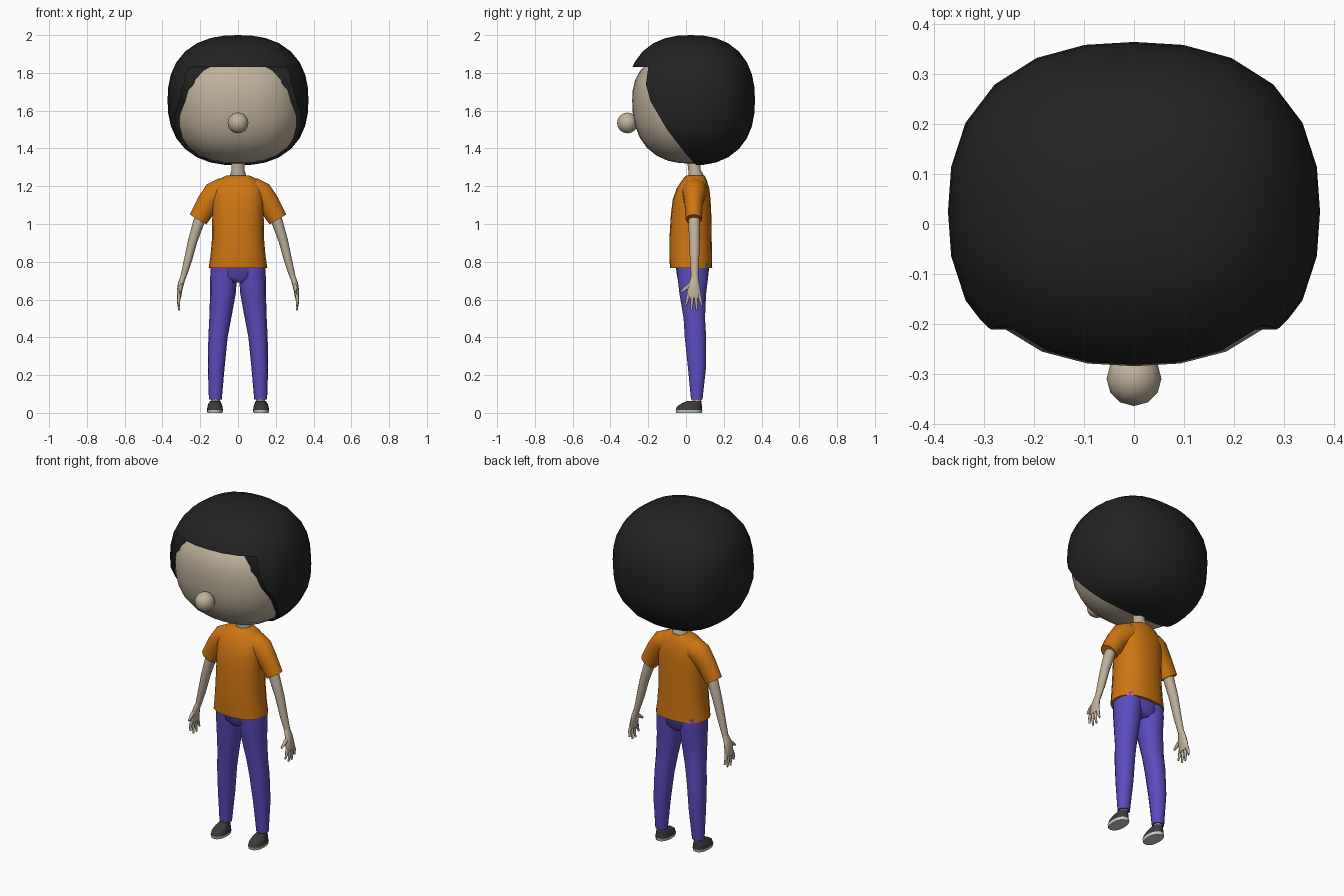
import bpy, bmesh, math
from mathutils import Vector


def colour(name, r, g, b):
    m = bpy.data.materials.new(name)
    m.diffuse_color = (r, g, b, 1)
    return m


SKIN = colour("skin", 0.52, 0.44, 0.33)
BLACK = colour("hair_black", 0.016, 0.016, 0.016)
ORANGE = colour("shirt_orange", 0.62, 0.18, 0.006)
PURPLE = colour("trouser_purple", 0.105, 0.072, 0.52)
DARK = colour("shoe_dark", 0.05, 0.04, 0.045)
PALE = colour("sole_pale", 0.62, 0.62, 0.62)


def finish(name, bm, mat, mirror=False, angle=50):
    bmesh.ops.recalc_face_normals(bm, faces=bm.faces)
    me = bpy.data.meshes.new(name)
    bm.to_mesh(me)
    bm.free()
    me.materials.append(mat)
    ob = bpy.data.objects.new(name, me)
    bpy.context.collection.objects.link(ob)
    smooth(ob, angle)
    if mirror:
        ob.modifiers.new("mirror", 'MIRROR').use_mirror_merge = False
    return ob


def smooth(ob, angle=50):
    bpy.ops.object.select_all(action='DESELECT')
    ob.select_set(True)
    bpy.context.view_layer.objects.active = ob
    bpy.ops.object.shade_smooth_by_angle(angle=math.radians(angle))


def power(v, e):
    return math.copysign(abs(v) ** e, v)


def loft(name, rings, mat, segs=12, flat=True, n=2.0, mirror=False):
    """Skin rings (x, y, z, half width, half depth); flat rings stay level."""
    bm = bmesh.new()
    pts = [Vector(r[:3]) for r in rings]
    loops = []
    for i, r in enumerate(rings):
        u, v = Vector((1, 0, 0)), Vector((0, 1, 0))
        if not flat:
            t = (pts[min(i + 1, len(pts) - 1)] - pts[max(i - 1, 0)]).normalized()
            v = (v - t * v.dot(t)).normalized()
            u = v.cross(t)
        loop = []
        for k in range(segs):
            a = 2 * math.pi * k / segs
            loop.append(bm.verts.new(pts[i] + u * r[3] * power(math.cos(a), 2 / n)
                                     + v * r[4] * power(math.sin(a), 2 / n)))
        loops.append(loop)
    for p, q in zip(loops, loops[1:]):
        for k in range(segs):
            j = (k + 1) % segs
            bm.faces.new((p[k], p[j], q[j], q[k]))
    bm.faces.new(loops[0])
    bm.faces.new(loops[-1])
    return finish(name, bm, mat, mirror)


def ball(name, centre, radii, mat, segs=24, rings=16, n=2.0, top=None):
    """Ellipsoid with optional boxy exponent and a separate upper radius."""
    bm = bmesh.new()
    bmesh.ops.create_uvsphere(bm, u_segments=segs, v_segments=rings, radius=1)
    for v in bm.verts:
        p = v.co / sum(abs(c) ** n for c in v.co) ** (1 / n)
        rz = top if top and p.z > 0 else radii[2]
        v.co = Vector(centre) + Vector((p.x * radii[0], p.y * radii[1], p.z * rz))
    return finish(name, bm, mat)


# Head and nose
ball("head", (0, 0.025, 1.655), (0.353, 0.31, 0.335), SKIN, n=2.4, top=0.26)
ball("nose", (0, -0.31, 1.535), (0.055, 0.055, 0.055), SKIN, 12, 8)

# Hair: a cap cut away below the fringe and in front of the sides
hair = ball("hair", (0, 0.025, 1.655), (0.373, 0.34, 0.345), BLACK, n=2.4)
profile = [(-0.6, 1.842), (-0.2, 1.83), (-0.212, 1.74), (-0.188, 1.65), (-0.1, 1.5),
           (0.0, 1.37), (0.065, 1.3), (0.065, 1.2), (-0.6, 1.2)]
bm = bmesh.new()
base = bm.faces.new([bm.verts.new((-0.6, y, z)) for y, z in profile])
ext = bmesh.ops.extrude_face_region(bm, geom=[base])["geom"]
bmesh.ops.translate(bm, vec=(1.2, 0, 0),
                    verts=[g for g in ext if isinstance(g, bmesh.types.BMVert)])
cutter = finish("hair_cutter", bm, BLACK)
cutter.hide_render = True
cut = hair.modifiers.new("cut", 'BOOLEAN')
cut.operation, cut.object, cut.solver = 'DIFFERENCE', cutter, 'EXACT'
bpy.context.view_layer.objects.active = hair
bpy.ops.object.modifier_apply(modifier="cut")
bpy.data.objects.remove(cutter)
smooth(hair, 40)

# Neck
loft("neck", [(0, 0.055, 1.2, 0.045, 0.042), (0, 0.052, 1.262, 0.042, 0.04),
              (0, 0.045, 1.285, 0.034, 0.033), (0, 0.035, 1.38, 0.034, 0.033)], SKIN)

# Shirt body and sleeves
loft("shirt_body", [
    (0, 0.027, 0.768, 0.155, 0.112), (0, 0.025, 0.83, 0.146, 0.113),
    (0, 0.024, 0.92, 0.138, 0.112), (0, 0.027, 1.05, 0.136, 0.107),
    (0, 0.030, 1.13, 0.138, 0.100), (0, 0.037, 1.19, 0.132, 0.086),
    (0, 0.045, 1.235, 0.105, 0.064), (0, 0.05, 1.258, 0.058, 0.047)],
    ORANGE, segs=20, n=2.3)
loft("sleeve", [
    (0.04, 0.045, 1.185, 0.06, 0.06), (0.085, 0.045, 1.18, 0.063, 0.066),
    (0.118, 0.043, 1.16, 0.069, 0.062), (0.16, 0.041, 1.11, 0.06, 0.05),
    (0.211, 0.041, 1.024, 0.051, 0.043)], ORANGE, segs=14, flat=False, mirror=True)

# Arms, palms, fingers and thumbs
loft("arm", [
    (0.17, 0.043, 1.09, 0.032, 0.032), (0.208, 0.043, 1.01, 0.03, 0.031),
    (0.24, 0.045, 0.91, 0.025, 0.028), (0.267, 0.045, 0.80, 0.021, 0.024),
    (0.292, 0.046, 0.71, 0.015, 0.019)], SKIN, flat=False, mirror=True)
loft("palm", [
    (0.289, 0.046, 0.725, 0.014, 0.019), (0.302, 0.043, 0.685, 0.016, 0.028),
    (0.31, 0.042, 0.645, 0.014, 0.036), (0.312, 0.043, 0.608, 0.01, 0.036)],
    SKIN, flat=False, mirror=True)
fingers = [(0.014, -0.002, 0.568), (0.033, 0.029, 0.543),
           (0.052, 0.057, 0.543), (0.07, 0.084, 0.566)]
for i, (y0, y1, z1) in enumerate(fingers):
    ym, zm = (y0 + y1) / 2, (0.625 + z1) / 2
    loft(f"finger_{i + 1}", [
        (0.311, y0, 0.625, 0.009, 0.01), (0.315, ym, zm, 0.008, 0.009),
        (0.311, y1, z1, 0.005, 0.005)], SKIN, 8, False, mirror=True)
loft("thumb", [(0.303, 0.03, 0.68, 0.01, 0.012), (0.305, 0.0, 0.66, 0.01, 0.011),
               (0.303, -0.027, 0.64, 0.005, 0.006)], SKIN, 8, False, mirror=True)

# Trousers: hips and tapered legs
loft("trouser_hips", [
    (0, 0.035, 0.69, 0.05, 0.06), (0, 0.035, 0.72, 0.125, 0.082),
    (0, 0.035, 0.80, 0.138, 0.092)], PURPLE, 16, n=2.3)
loft("trouser_leg", [
    (0.075, 0.035, 0.79, 0.068, 0.088), (0.077, 0.036, 0.71, 0.071, 0.082),
    (0.08, 0.036, 0.63, 0.068, 0.072), (0.094, 0.044, 0.50, 0.058, 0.058),
    (0.106, 0.05, 0.40, 0.051, 0.058), (0.115, 0.058, 0.25, 0.045, 0.05),
    (0.12, 0.057, 0.07, 0.034, 0.031)], PURPLE, 14, n=2.2, mirror=True)
loft("ankle", [(0.12, 0.057, 0.04, 0.022, 0.022), (0.12, 0.057, 0.09, 0.025, 0.025)],
     SKIN, mirror=True)

# Shoes and soles
loft("sole", [(0.122, 0.016, 0.0, 0.04, 0.068), (0.122, 0.016, 0.016, 0.043, 0.071)],
     PALE, 16, n=2.3, mirror=True)
loft("shoe", [
    (0.122, 0.016, 0.014, 0.042, 0.07), (0.122, 0.018, 0.034, 0.04, 0.066),
    (0.122, 0.03, 0.05, 0.034, 0.053), (0.121, 0.045, 0.064, 0.026, 0.036)],
    DARK, 16, n=2.2, mirror=True)
